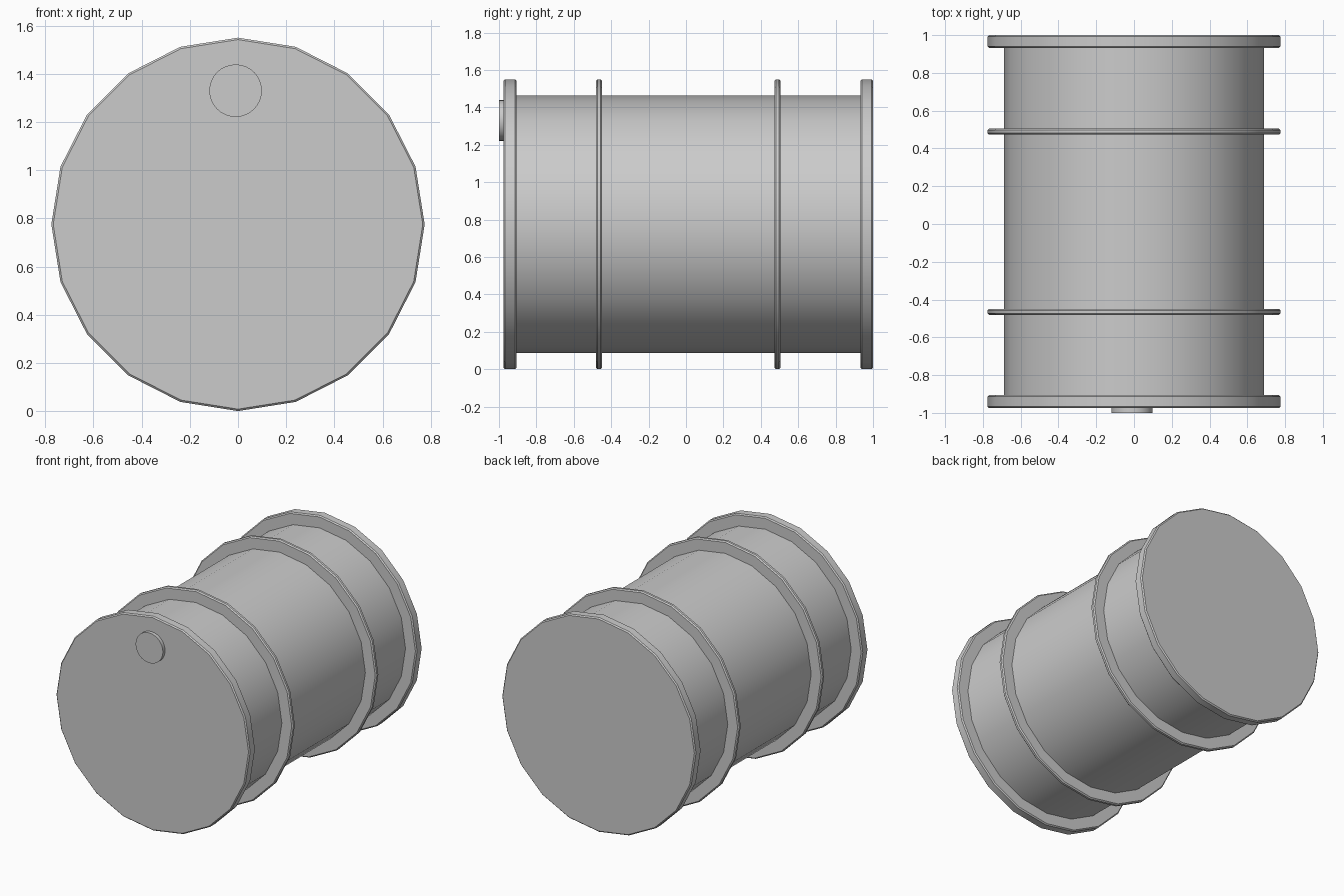
import bpy, bmesh
from math import sin, cos, pi, radians

if "Cube" in bpy.data.objects:
    bpy.data.objects.remove(bpy.data.objects["Cube"])

R, BODY_R, CZ, B = 0.775, 0.688, 0.775, 0.008


def lathe(name, profile, sides=20, cx=0.0, cz=CZ):
    """Revolve (radius, y) points round the y axis; a zero radius closes the end."""
    bm = bmesh.new()
    rings = []
    for r, y in profile:
        if r == 0:
            rings.append([bm.verts.new((cx, y, cz))])
        else:
            rings.append([bm.verts.new((cx + r * sin(2 * pi * i / sides), y,
                                        cz + r * cos(2 * pi * i / sides)))
                          for i in range(sides)])
    for a, b in zip(rings, rings[1:]):
        if len(a) == 1:
            bm.faces.new(b)
            bm.verts.remove(a[0])
            continue
        for i in range(sides):
            j = (i + 1) % sides
            bm.faces.new((a[i], a[j], b[j], b[i]))
    bmesh.ops.recalc_face_normals(bm, faces=bm.faces)
    # an open sleeve can be recalculated inward: make every side face outward
    for f in bm.faces:
        c = f.calc_center_median()
        radial = f.normal.x * (c.x - cx) + f.normal.z * (c.z - cz)
        if abs(f.normal.y) < 0.5 and radial < 0:
            bmesh.ops.reverse_faces(bm, faces=bm.faces[:])
            break
    mesh = bpy.data.meshes.new(name)
    bm.to_mesh(mesh)
    bm.free()
    ob = bpy.data.objects.new(name, mesh)
    bpy.context.collection.objects.link(ob)
    bpy.ops.object.select_all(action='DESELECT')
    ob.select_set(True)
    bpy.context.view_layer.objects.active = ob
    bpy.ops.object.shade_smooth_by_angle(angle=radians(30))
    return ob


# barrel wall
lathe("drum_body", [(BODY_R, -0.91), (BODY_R, 0.94)])

# end lids with bevelled rims (outer y, inner y)
for name, out, inn in (("front_lid", -0.975, -0.906), ("back_lid", 1.0, 0.932)):
    s = B if inn > out else -B
    lathe(name, [(0, out), (R - B, out), (R, out + s),
                 (R, inn - s), (R - B, inn), (BODY_R - 0.01, inn)])

# rolling hoops
for name, y in (("front_hoop", -0.465), ("back_hoop", 0.489)):
    a, b = y - 0.016, y + 0.016
    lathe(name, [(BODY_R - 0.01, a), (R - B, a), (R, a + B),
                 (R, b - B), (R - B, b), (BODY_R - 0.01, b)])

# filler plug on the front lid
lathe("filler_plug", [(0, -1.0), (0.109, -1.0), (0.109, -0.97)],
      sides=32, cx=-0.01, cz=1.33)
